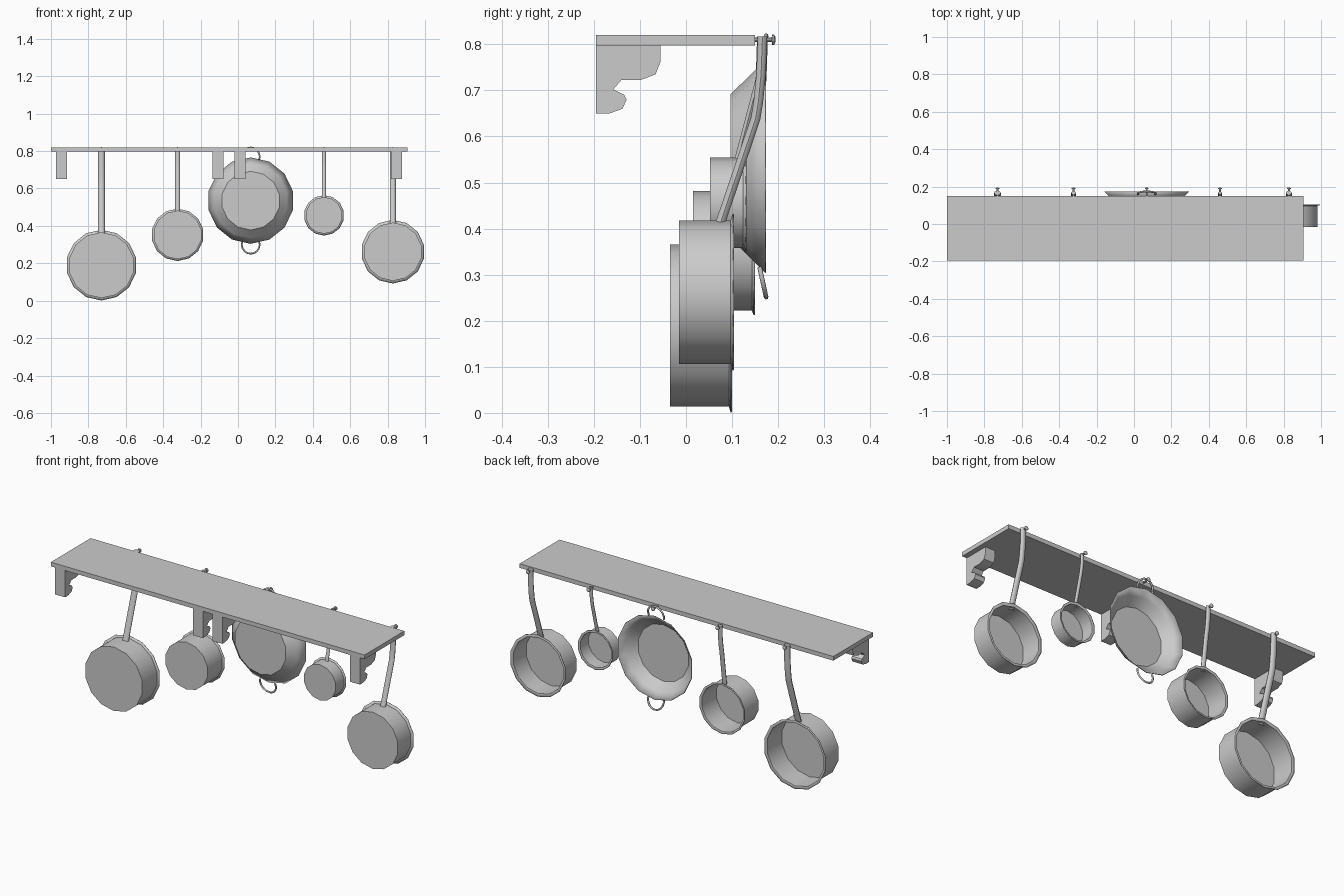
import bpy, bmesh
from math import sin, cos, pi, radians
from mathutils import Vector

if "Cube" in bpy.data.objects:
    bpy.data.objects.remove(bpy.data.objects["Cube"])


def finish(bm, name, angle=None):
    bmesh.ops.recalc_face_normals(bm, faces=bm.faces)
    me = bpy.data.meshes.new(name)
    bm.to_mesh(me)
    bm.free()
    ob = bpy.data.objects.new(name, me)
    bpy.context.collection.objects.link(ob)
    if angle:
        bpy.ops.object.select_all(action='DESELECT')
        ob.select_set(True)
        bpy.context.view_layer.objects.active = ob
        bpy.ops.object.shade_smooth_by_angle(angle=radians(angle))
    return ob


def skin(bm, rings, cap_start=True, cap_end=True):
    """Join rings of points with quads."""
    rs = [[bm.verts.new(p) for p in r] for r in rings]
    n = len(rs[0])
    for a, b in zip(rs, rs[1:]):
        for i in range(n):
            bm.faces.new((a[i], a[(i + 1) % n], b[(i + 1) % n], b[i]))
    if cap_start:
        bm.faces.new(rs[0])
    if cap_end:
        bm.faces.new(rs[-1])


def lathe_y(name, x, z, profile, n=14, thick=0.0, closed=False):
    """Turn an (r, y) profile around a horizontal y axis."""
    bm = bmesh.new()
    rings = [[(x + r * sin(2 * pi * i / n), y, z + r * cos(2 * pi * i / n))
              for i in range(n)] for r, y in profile]
    skin(bm, rings, True, closed)
    ob = finish(bm, name, 35)
    if thick:
        m = ob.modifiers.new("thickness", 'SOLIDIFY')
        m.thickness = thick
    return ob


def handle(name, x, path, w, t, n=10):
    """Oval bar along a (y, z) path; w across x, t thick."""
    bm = bmesh.new()
    pts = [Vector((x, y, z)) for y, z in path]
    rings = []
    for i, p in enumerate(pts):
        d = (pts[min(i + 1, len(pts) - 1)] - pts[max(i - 1, 0)]).normalized()
        side = Vector((1, 0, 0)).cross(d)
        rings.append([p + Vector((w * cos(2 * pi * k / n), 0, 0)) + side * t * sin(2 * pi * k / n)
                      for k in range(n)])
    skin(bm, rings)
    return finish(bm, name, 40)


def peg(name, x):
    lathe_y(name, x, 0.81, [(0.005, 0.145), (0.005, 0.186), (0.011, 0.187),
                            (0.011, 0.191), (0.006, 0.194)], n=10, closed=True)


# Shelf board
bm = bmesh.new()
bmesh.ops.create_cube(bm, size=1)
for v in bm.verts:
    v.co = Vector((-0.0475 + v.co.x * 1.905, -0.0225 + v.co.y * 0.345, 0.8085 + v.co.z * 0.023))
finish(bm, "shelf_board")

# Scrolled brackets
scroll = [(-.195, .797), (-.055, .797), (-.055, .763), (-.066, .735), (-.097, .723),
          (-.14, .723), (-.158, .702), (-.134, .69), (-.129, .68), (-.138, .66),
          (-.166, .65), (-.195, .65)]
for i, x in enumerate((-.944, -.107, .011, .847)):
    bm = bmesh.new()
    skin(bm, [[(x + s * 0.03, y, z) for y, z in scroll] for s in (-1, 1)])
    finish(bm, f"bracket_{i + 1}", 35)

# Hanging saucepans: x, z, body radius, lip radius, base y, lip y
pans = [(-.73, .19, .176, .189, -.035, .097),
        (-.323, .352, .13, .14, .015, .147),
        (.46, .456, .098, .108, .052, .128),
        (.828, .262, .156, .17, -.015, .101)]
for i, (x, z, r, lip, y0, y1) in enumerate(pans):
    lathe_y(f"saucepan_{i + 1}", x, z, [(r, y0), (r, y1 - .004), (lip, y1)], thick=0.003)
    top, end = 0.817, z + r - 0.006
    length = top - end
    ye = y1 - 0.17 * r
    bend = top - 0.41 * length
    handle(f"saucepan_handle_{i + 1}", x,
           [(.166, top), (.163, top - .2 * length), (.157, bend + .06 * length),
            (.151, bend - .03 * length), (ye, end)], 0.1 * r, 0.07 * r)
    peg(f"peg_{i + 1}", x)

# Wide shallow pan with two wire loops
wx, wz = .068, .535
lathe_y("wide_pan", wx, wz, [(.157, .097), (.199, .14), (.231, .172)], thick=0.003)
peg("peg_5", wx)
for s, label in ((1, "upper"), (-1, "lower")):
    cu = bpy.data.curves.new(f"{label}_loop", 'CURVE')
    cu.dimensions = '3D'
    cu.bevel_depth = 0.005
    cu.bevel_resolution = 1
    cu.use_fill_caps = True
    sp = cu.splines.new('POLY')
    sp.points.add(10)
    for k, p in enumerate(sp.points):
        a = pi * (k / 10 * 1.2 - 0.1)
        u = sin(a)
        p.co = (wx + .048 * cos(a), .163 + .011 * u, wz + s * (.234 + .05 * u), 1)
    ob = bpy.data.objects.new(f"{label}_loop", cu)
    bpy.context.collection.objects.link(ob)
